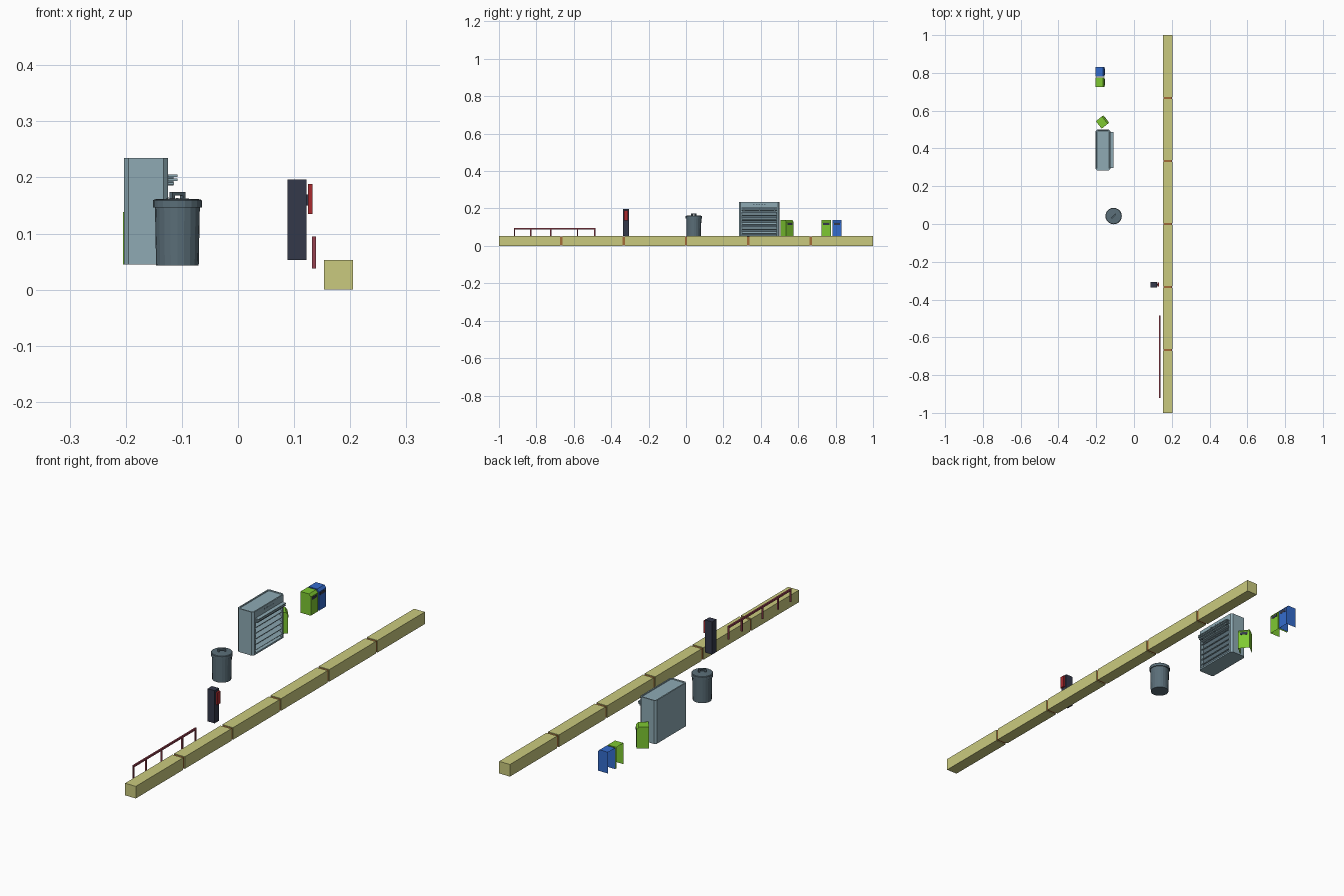
import bpy, bmesh, math
from mathutils import Vector, Matrix

cube = bpy.data.objects.get("Cube")
if cube:
    bpy.data.objects.remove(cube, do_unlink=True)


def material(name, r, g, b):
    """Flat material from 0-255 display values, stored as linear."""
    lin = [((c / 255 + 0.055) / 1.055) ** 2.4 for c in (r, g, b)] + [1.0]
    m = bpy.data.materials.new(name)
    m.use_nodes = True
    m.diffuse_color = lin
    bsdf = m.node_tree.nodes["Principled BSDF"]
    bsdf.inputs["Base Color"].default_value = lin
    bsdf.inputs["Roughness"].default_value = 0.9
    return m


OLIVE = material("olive curb", 202, 202, 126)
BROWN = material("brown joint", 165, 108, 55)
STEEL = material("pale steel", 142, 170, 180)
GREY = material("slate grey", 90, 110, 120)
GREEN = material("bright green", 126, 200, 50)
BLUE = material("bright blue", 52, 108, 205)
BLACK = material("dark navy", 52, 56, 74)
RED = material("signal red", 168, 42, 46)
MAROON = material("dull maroon", 150, 65, 80)


def finish(name, bm, *mats):
    mesh = bpy.data.meshes.new(name)
    bm.to_mesh(mesh)
    bm.free()
    for m in mats:
        mesh.materials.append(m)
    ob = bpy.data.objects.new(name, mesh)
    bpy.context.collection.objects.link(ob)
    return ob


def box_bm(lo, hi, bm=None):
    bm = bm or bmesh.new()
    lo, hi = Vector(lo), Vector(hi)
    m = Matrix.Translation((lo + hi) / 2) @ Matrix.Diagonal((*(hi - lo), 1))
    bmesh.ops.create_cube(bm, size=1, matrix=m)
    return bm


def box(name, lo, hi, mat):
    return finish(name, box_bm(lo, hi), mat)


# Curb: six blocks with slightly recessed joints between them
GAP = 0.006
for i in range(6):
    y0, y1 = -1 + i / 3, -1 + (i + 1) / 3
    box(f"curb_block_{i + 1}", (0.153, y0 + (GAP if i else 0), 0),
        (0.205, y1 - (GAP if i < 5 else 0), 0.053), OLIVE)
    if i:
        box(f"curb_joint_{i}", (0.156, y0 - GAP, 0.003),
            (0.202, y0 + GAP, 0.05), BROWN)

# Railing: top bar and five posts
X0, X1 = 0.132, 0.139
box("rail_top_bar", (X0, -0.92, 0.087), (X1, -0.485, 0.095), MAROON)
for i, y in enumerate((-0.917, -0.83, -0.723, -0.58, -0.488)):
    box(f"rail_post_{i + 1}", (X0, y - 0.003, 0.038),
        (X1, y + 0.003, 0.087), MAROON)

# Payphone-like pillar with a red panel
box("pillar", (0.088, -0.336, 0.053), (0.122, -0.306, 0.196), BLACK)
box("pillar_panel", (0.125, -0.332, 0.135), (0.133, -0.31, 0.188), RED)
box("panel_mount", (0.121, -0.325, 0.15), (0.126, -0.317, 0.17), BLACK)

# Dustbin
CAN = Matrix.Translation((-0.108, 0.042, 0))


def lathe(name, profile, sides, mat):
    bm = bmesh.new()
    vs = [bm.verts.new((r, 0, z)) for r, z in profile]
    es = [bm.edges.new(p) for p in zip(vs, vs[1:])]
    bmesh.ops.spin(bm, geom=vs + es, cent=(0, 0, 0), axis=(0, 0, 1),
                   angle=math.tau, steps=sides)
    bmesh.ops.remove_doubles(bm, verts=bm.verts, dist=1e-5)
    bmesh.ops.recalc_face_normals(bm, faces=bm.faces)
    bm.transform(CAN)
    return finish(name, bm, mat)


lathe("dustbin_body", [(0, 0.043), (0.038, 0.043), (0.04, 0.148), (0, 0.148)],
      20, GREY)
lathe("dustbin_lid", [(0, 0.146), (0.0435, 0.146), (0.0435, 0.159),
                      (0.041, 0.161), (0, 0.163)], 20, GREY)
bm = box_bm((-0.016, -0.004, 0.168), (0.016, 0.004, 0.174))
for s in (-1, 1):
    box_bm((s * 0.013 - 0.003, -0.004, 0.16),
           (s * 0.013 + 0.003, 0.004, 0.168), bm)
bm.transform(CAN @ Matrix.Rotation(math.radians(45), 4, "Z"))
finish("dustbin_handle", bm, GREY)

# Vent cabinet: chamfered casing, recessed louvre opening, raised top rim
bm = box_bm((-0.203, 0.283, 0.045), (-0.125, 0.5, 0.235))
upright = [e for e in bm.edges
           if abs(e.verts[0].co.z - e.verts[1].co.z) > 0.1]
bmesh.ops.bevel(bm, geom=upright, offset=0.008, segments=1, affect="EDGES")
bm.normal_update()
front = max(bm.faces, key=lambda f: f.normal.x)
bmesh.ops.inset_region(bm, faces=[front], thickness=0.01)
for v in front.verts:
    if v.co.z > 0.14:
        v.co.z = 0.182
bmesh.ops.inset_region(bm, faces=[front], thickness=0.0005, depth=-0.014)
front.material_index = 1
top = max(bm.faces, key=lambda f: f.calc_center_median().z)
bmesh.ops.inset_region(bm, faces=[top], thickness=0.006)
bmesh.ops.inset_region(bm, faces=[top], thickness=0.001, depth=-0.003)
finish("cabinet_casing", bm, STEEL, GREY)

# Tilted louvre slats
for i in range(5):
    bm = box_bm((-0.009, 0.3, -0.002), (0.009, 0.483, 0.002))
    bm.transform(Matrix.Translation((-0.132, 0, 0.07 + i * 0.0245))
                 @ Matrix.Rotation(math.radians(35), 4, "Y"))
    finish(f"louvre_{i + 1}", bm, STEEL)

# Shelf guard above the louvres, and small holes near the top
for z, x in ((0.187, 0.114), (0.194, 0.108), (0.201, 0.108)):
    box("guard_bar", (-0.126, 0.297, z), (-x, 0.486, z + 0.004), STEEL)
for y in (0.31, 0.392, 0.473):
    box("guard_bracket", (-0.126, y - 0.003, 0.186),
        (-0.115, y + 0.003, 0.204), GREY)
for i in range(5):
    y = 0.362 + i * 0.015
    box(f"vent_hole_{i + 1}", (-0.126, y - 0.004, 0.219),
        (-0.1245, y + 0.004, 0.224), GREY)


# Street bins: open at the back and the bottom, sloped front lip
def street_bin(name, x, y, angle, mat):
    place = (Matrix.Translation((x, y, 0.045))
             @ Matrix.Rotation(math.radians(angle), 4, "Z"))
    h = 0.025
    outline = [(h, 0), (h, 0.082), (h - 0.009, 0.093), (-h, 0.093)]
    bm = bmesh.new()
    sides = []
    for s in (-h, h):
        sides.append([bm.verts.new((px, s, pz)) for px, pz in outline])
        corner = bm.verts.new((-h, s, 0))
        bm.faces.new(sides[-1] + [corner])
    a, b = sides
    for i in range(3):
        bm.faces.new((a[i], b[i], b[i + 1], a[i + 1]))
    bmesh.ops.recalc_face_normals(bm, faces=bm.faces)
    bm.transform(place)
    finish(name, bm, mat)
    bm = box_bm((h - 0.001, -0.017, 0.066), (h + 0.001, 0.017, 0.078))
    bm.transform(place)
    finish(name + "_slot", bm, BLACK)


street_bin("green_bin", -0.18, 0.75, 0, GREEN)
street_bin("blue_bin", -0.18, 0.807, 0, BLUE)
street_bin("turned_green_bin", -0.167, 0.54, 38, GREEN)
